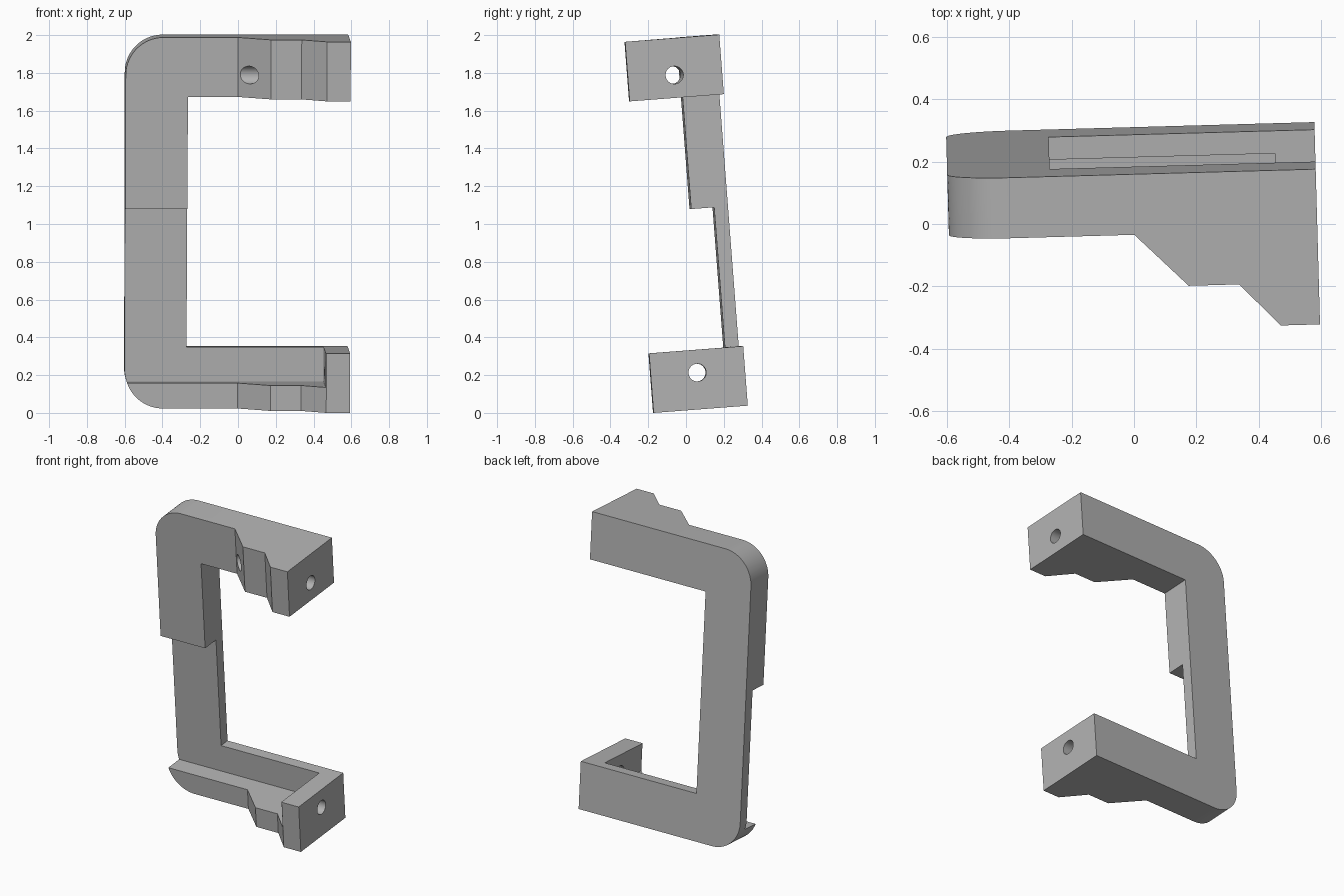
import bpy, bmesh, math
from mathutils import Matrix, Vector

cube = bpy.data.objects.get("Cube")
if cube:
    bpy.data.objects.remove(cube, do_unlink=True)

# Main dimensions
LEFT, RIGHT, BACK, FRONT = -0.595, 0.588, 0.236, -0.264
TOP, ARM, RADIUS = 0.985, 0.316, 0.2
ARM_FRONT, STEP_FRONT = 0.041, -0.128
INNER = -0.266          # inner side of the upright
HOLE_Z, HOLE_RADIUS = 0.79, 0.047

grey = bpy.data.materials.new("plain grey")
grey.use_nodes = True
colour = (0.45, 0.45, 0.45, 1)
grey.diffuse_color = colour
grey.node_tree.nodes["Principled BSDF"].inputs["Base Color"].default_value = colour


def prism(name, outline, axis, start, end):
    """Extrude a 2D outline along the given axis."""
    place = {"x": lambda a, b: (start, a, b),
             "y": lambda a, b: (a, start, b),
             "z": lambda a, b: (a, b, start)}[axis]
    bm = bmesh.new()
    face = bm.faces.new([bm.verts.new(place(a, b)) for a, b in outline])
    grown = bmesh.ops.extrude_face_region(bm, geom=[face])["geom"]
    shift = Vector([(end - start) * (axis == k) for k in "xyz"])
    bmesh.ops.translate(bm, vec=shift,
                        verts=[v for v in grown if isinstance(v, bmesh.types.BMVert)])
    bmesh.ops.recalc_face_normals(bm, faces=bm.faces)
    mesh = bpy.data.meshes.new(name)
    bm.to_mesh(mesh)
    bm.free()
    mesh.materials.append(grey)
    obj = bpy.data.objects.new(name, mesh)
    bpy.context.collection.objects.link(obj)
    return obj


def rect(a0, a1, b0, b1):
    return [(a0, b0), (a1, b0), (a1, b1), (a0, b1)]


def arc(cx, cy, r, start, end, steps):
    angles = [math.radians(start + (end - start) * i / steps) for i in range(steps + 1)]
    return [(cx + r * math.cos(t), cy + r * math.sin(t)) for t in angles]


def combine(target, tool, operation):
    """Apply a boolean and discard the tool."""
    tool.hide_render = True
    mod = target.modifiers.new("cut", "BOOLEAN")
    mod.operation, mod.solver, mod.object = operation, "EXACT", tool
    bpy.context.view_layer.update()
    graph = bpy.context.evaluated_depsgraph_get()
    result = bpy.data.meshes.new_from_object(target.evaluated_get(graph))
    target.modifiers.clear()
    target.data = result
    bpy.data.objects.remove(tool, do_unlink=True)


# Stepped depth profile, seen from above
bracket = prism("bracket", [
    (LEFT - 0.1, BACK), (LEFT - 0.1, ARM_FRONT), (0, ARM_FRONT),
    (0.17, STEP_FRONT), (0.332, STEP_FRONT), (0.462, FRONT),
    (RIGHT, FRONT), (RIGHT, BACK)], "z", -TOP - 0.1, TOP + 0.1)

# C-shaped front outline with rounded outer corners
inner_z = TOP - ARM
outline = arc(LEFT + RADIUS, TOP - RADIUS, RADIUS, 90, 180, 20)
outline += arc(LEFT + RADIUS, RADIUS - TOP, RADIUS, 180, 270, 20)
outline += [(RIGHT + 0.1, -TOP), (RIGHT + 0.1, -inner_z), (INNER, -inner_z),
            (INNER, inner_z), (RIGHT + 0.1, inner_z), (RIGHT + 0.1, TOP)]
combine(bracket, prism("c_outline", outline, "y", -1, 1), "INTERSECT")

# Front recess that leaves a thin back plate, a lower ledge and an end block
recess = prism("recess", rect(-1, 0.459, -0.85, 0.074), "y", -1, 0.163)
combine(bracket, recess, "DIFFERENCE")

# Screw holes through both end blocks
for side in (1, -1):
    circle = arc(-0.017, side * HOLE_Z, HOLE_RADIUS, 0, 360, 32)[:-1]
    combine(bracket, prism("screw_hole", circle, "x", -0.1, 1), "DIFFERENCE")

# Smooth curved surfaces, then lean the part slightly
bpy.ops.object.select_all(action="DESELECT")
bracket.select_set(True)
bpy.context.view_layer.objects.active = bracket
bpy.ops.object.shade_smooth_by_angle(angle=math.radians(25))
lean = Matrix.Rotation(math.radians(1.6), 4, "Z") @ Matrix.Rotation(math.radians(4.4), 4, "X")
bracket.data.transform(Matrix.Translation((0, 0, 1)) @ lean)
low = min(v.co.z for v in bracket.data.vertices)
bracket.data.transform(Matrix.Translation((0, 0, -low)))
